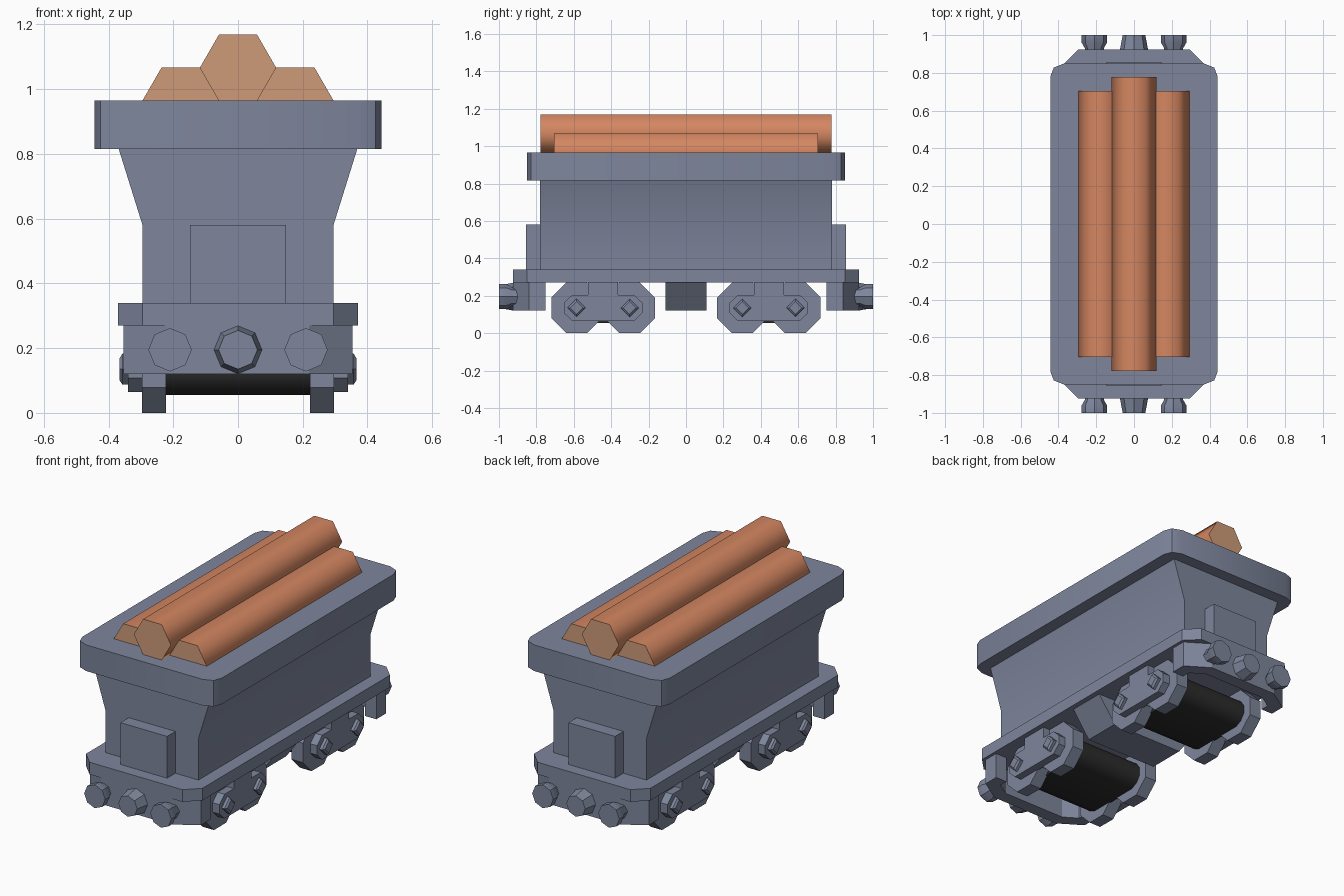
import bpy, bmesh
from math import sin, cos, pi, radians

cube = bpy.data.objects.get("Cube")
if cube:
    bpy.data.objects.remove(cube, do_unlink=True)


def material(name, rgb):
    m = bpy.data.materials.new(name)
    m.use_nodes = True
    m.diffuse_color = (*rgb, 1)
    m.node_tree.nodes["Principled BSDF"].inputs["Base Color"].default_value = (*rgb, 1)
    return m


STEEL = material("blue grey steel", (0.21, 0.24, 0.335))
BARK = material("orange bark", (0.66, 0.24, 0.12))
WOOD = material("cut wood", (0.62, 0.33, 0.19))
BLACK = material("black iron", (0.025, 0.025, 0.025))


def loft(name, axis, sections, mat=STEEL, angle=None, cap_mat=None):
    """Join matching outlines placed along an axis and close both ends."""
    place = {"x": lambda p, u, v: (p, u, v),
             "y": lambda p, u, v: (u, p, v),
             "z": lambda p, u, v: (u, v, p)}[axis]
    bm = bmesh.new()
    rings = [[bm.verts.new(place(p, u, v)) for u, v in pts] for p, pts in sections]
    for a, b in zip(rings, rings[1:]):
        for i in range(len(a)):
            j = (i + 1) % len(a)
            bm.faces.new((a[i], a[j], b[j], b[i]))
    for ring in (rings[0], rings[-1]):
        cap = bm.faces.new(ring)
        cap.material_index = 1 if cap_mat else 0
    bmesh.ops.recalc_face_normals(bm, faces=bm.faces)
    mesh = bpy.data.meshes.new(name)
    bm.to_mesh(mesh)
    bm.free()
    mesh.materials.append(mat)
    if cap_mat:
        mesh.materials.append(cap_mat)
    obj = bpy.data.objects.new(name, mesh)
    bpy.context.collection.objects.link(obj)
    if angle:
        bpy.ops.object.select_all(action="DESELECT")
        obj.select_set(True)
        bpy.context.view_layer.objects.active = obj
        bpy.ops.object.shade_smooth_by_angle(angle=radians(angle))
    return obj


def prism(name, axis, pts, a, b, **kw):
    return loft(name, axis, [(a, pts), (b, pts)], **kw)


def ngon(n, r, cu, cv, turn=0.0):
    return [(cu + r * cos(turn + 2 * pi * i / n), cv + r * sin(turn + 2 * pi * i / n))
            for i in range(n)]


def mirror_u(half):
    """Complete an outline from its +u half."""
    return half + [(-u, v) for u, v in reversed(half)]


def four_way(quarter):
    """Complete a plan outline from its (+x, +y) corner."""
    return mirror_u([(x, -y) for x, y in reversed(quarter)] + quarter)


def box(x, y):
    return four_way([(x, y)])


# Flared hopper body, rim and deck
prism("hopper_body", "y",
      mirror_u([(0.295, 0.34), (0.295, 0.58), (0.37, 0.82)]), -0.78, 0.78, angle=30)
prism("hopper_rim", "z",
      four_way([(0.443, 0.78), (0.425, 0.828), (0.37, 0.85)]), 0.815, 0.965, angle=40)
prism("deck", "z", four_way([(0.37, 0.85), (0.295, 0.925)]), 0.27, 0.34)

# Load of logs
for name, x, z, length in (("log_top", 0, 1.066, 0.777),
                           ("log_left", 0.177, 0.965, 0.705),
                           ("log_right", -0.177, 0.965, 0.705)):
    prism(name, "y", ngon(6, 0.118, x, z), -length, length,
          mat=BARK, cap_mat=WOOD, angle=65)

# Underfloor tank with sloping sides
prism("underfloor_tank", "y",
      mirror_u([(0.23, 0.12), (0.34, 0.27)]), -0.11, 0.11, angle=30)

for s, end in ((-1, "front"), (1, "back")):
    # End locker on the hopper
    prism(f"{end}_locker", "z",
          [(-0.148, s * 0.77), (0.148, s * 0.77), (0.148, s * 0.855), (-0.148, s * 0.855)],
          0.34, 0.58)

    # Wraparound buffer beam, open on the inside
    beam = [(0.28, 0.75), (0.353, 0.75), (0.353, 0.84), (0.22, 0.925)]
    inner = [(-0.28, 0.75), (-0.28, 0.80), (-0.2, 0.85), (0.2, 0.85), (0.28, 0.80)]
    prism(f"{end}_buffer_beam", "z",
          [(x, s * y) for x, y in mirror_u(beam)[:-1] + inner], 0.12, 0.27)

    # Two flared buffers and a tapered coupling
    for x, side in ((0.21, "left"), (-0.21, "right")):
        loft(f"{end}_{side}_buffer", "y",
             [(s * y, ngon(8, r, x, 0.195))
              for y, r in ((0.87, 0.05), (0.93, 0.05), (0.96, 0.067), (1.0, 0.067))],
             angle=30)
    loft(f"{end}_coupling", "y",
         [(s * 0.92, ngon(8, 0.075, 0, 0.195)), (s * 1.0, ngon(8, 0.06, 0, 0.195))],
         angle=30)

    # Bogie: black drum, wheels, side frames and axle bolts
    cy, axle = s * 0.443, 0.135
    drum = mirror_u([(0.16, 0.055), (0.2, 0.075), (0.225, 0.11),
                     (0.225, 0.16), (0.2, 0.195), (0.16, 0.215)])
    prism(f"{end}_drum", "x", [(cy + u, v) for u, v in drum], -0.23, 0.23,
          mat=BLACK, angle=50)
    frame = mirror_u([(0.165, 0.065), (0.21, 0.108), (0.21, 0.162), (0.165, 0.205),
                      (0.08, 0.205), (0.08, 0.27)])
    for m, side in ((1, "left"), (-1, "right")):
        prism(f"{end}_{side}_side_frame", "x",
              [(cy + u, v) for u, v in frame], m * 0.29, m * 0.34)
        for k, pos in ((-1, "fore"), (1, "aft")):
            y = cy + k * 0.142
            prism(f"{end}_{side}_{pos}_wheel", "x",
                  ngon(8, 0.146, y, axle, pi / 8), m * 0.222, m * 0.296)
            loft(f"{end}_{side}_{pos}_axle_bolt", "x",
                 [(m * x, ngon(4, r, y, axle))
                  for x, r in ((0.33, 0.048), (0.357, 0.048), (0.366, 0.034))])
